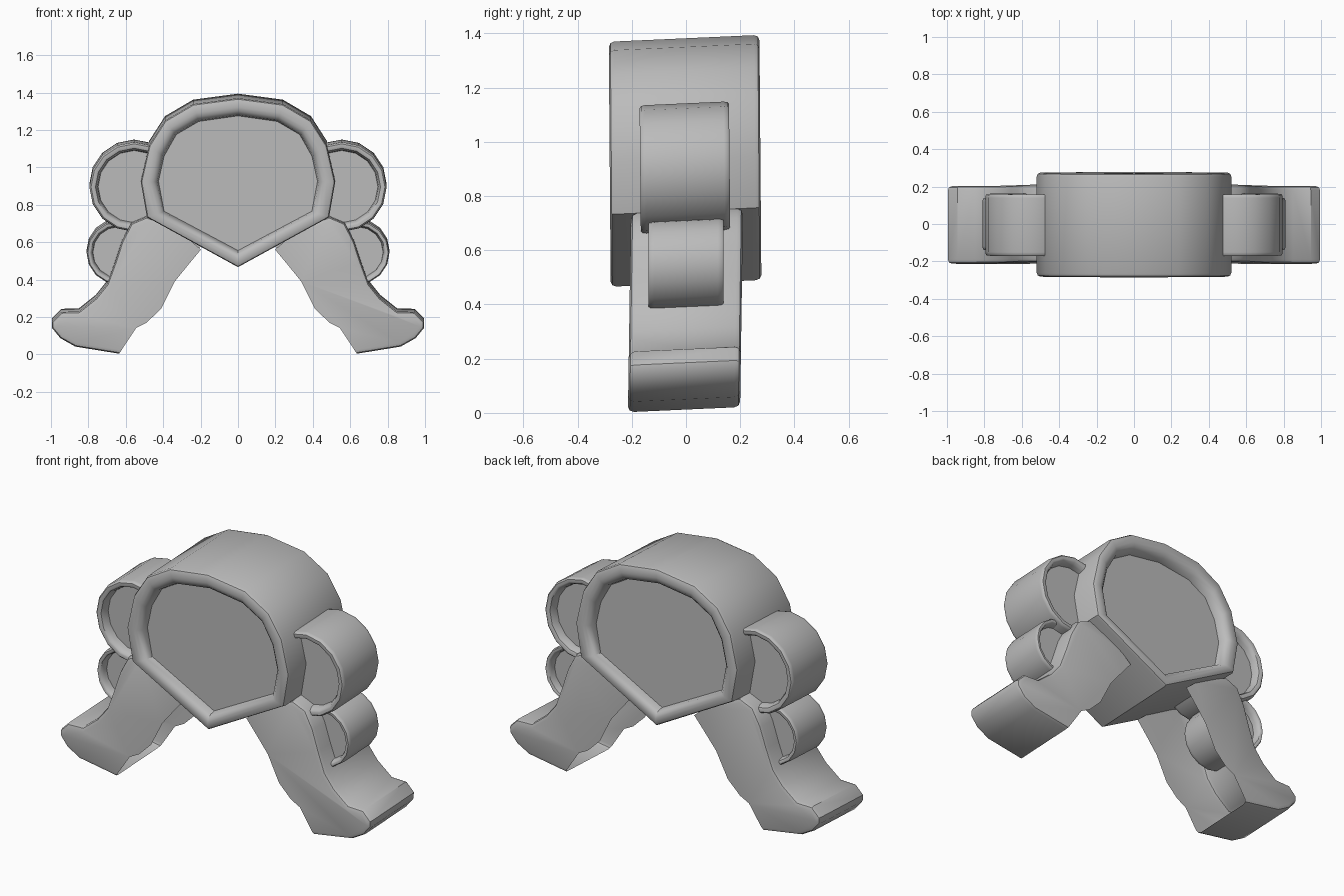
import bpy, bmesh, math
from mathutils import Vector

cube = bpy.data.objects.get("Cube")
if cube:
    bpy.data.objects.remove(cube, do_unlink=True)

grey = bpy.data.materials.new("plain_grey")
grey.use_nodes = True
colour = (0.5, 0.5, 0.5, 1)
grey.diffuse_color = colour
grey.node_tree.nodes["Principled BSDF"].inputs["Base Color"].default_value = colour

TILT = 0.045  # the whole model rises slightly toward the back


def finish(bm, name, lean=0.0):
    """Apply the slight tilt and lean, then make a smooth-shaded object."""
    for v in bm.verts:
        x, y, z = v.co
        v.co = (x, y + lean * (z - 0.5), z + TILT * y)
    mesh = bpy.data.meshes.new(name)
    bm.to_mesh(mesh)
    bm.free()
    mesh.materials.append(grey)
    ob = bpy.data.objects.new(name, mesh)
    bpy.context.collection.objects.link(ob)
    bpy.ops.object.select_all(action='DESELECT')
    ob.select_set(True)
    bpy.context.view_layer.objects.active = ob
    bpy.ops.object.shade_smooth_by_angle(angle=math.radians(40))
    return ob


def drum(name, outer, inner, depth, recess, lean=0.0):
    """Closed drum with a rounded rim and a recessed panel on both ends."""
    bm = bmesh.new()
    rim = [(1, recess), (0.92, 0.025), (0.7, 0.004), (0.5, 0), (0.2, 0), (0.06, 0.006), (0, 0.02)]
    stations = [(t, -depth + d) for t, d in rim] + [(t, depth - d) for t, d in reversed(rim)]
    rings = []
    for t, y in stations:
        ring = []
        for o, i in zip(outer, inner):
            p = Vector(o).lerp(Vector(i), t)
            ring.append(bm.verts.new((p.x, y, p.y)))
        rings.append(ring)
    n = len(outer)
    for a, b in zip(rings, rings[1:]):
        for k in range(n):
            bm.faces.new((a[k], a[(k + 1) % n], b[(k + 1) % n], b[k]))
    bm.faces.new(rings[0])
    bm.faces.new(rings[-1])
    bmesh.ops.recalc_face_normals(bm, faces=bm.faces)
    return finish(bm, name, lean)


def circle(cx, cz, r, n):
    return [(cx + r * math.cos(math.tau * k / n), cz + r * math.sin(math.tau * k / n))
            for k in range(n)]


def mirrored(half):
    return half + [(-x, z) for x, z in reversed(half) if x > 0]


# Central drum: rounded top, pointed bottom
drum("body",
     mirrored([(0, 1.382), (.24, 1.35), (.39, 1.262), (.475, 1.13), (.52, .935), (.487, .745), (0, .478)]),
     mirrored([(0, 1.285), (.21, 1.255), (.33, 1.185), (.395, 1.07), (.425, .935), (.395, .775), (0, .565)]),
     0.278, 0.06, -0.008)

# Leg outline: outer side with foot, then the inner side, which is left open
OUTER_SIDE = [(.33, .68), (.487, .745), (.57, .71), (.62, .615), (.658, .5), (.7, .385), (.76, .31),
              (.85, .238), (.945, .235), (.995, .185), (.995, .15), (.95, .095), (.87, .05), (.636, .012)]
INNER_SIDE = [(.545, .15), (.487, .18), (.41, .255), (.337, .4), (.267, .487), (.198, .57)]


def leg(name, side):
    bm = bmesh.new()
    outline = OUTER_SIDE + INNER_SIDE
    front, back = ([bm.verts.new((side * x, y, z)) for x, z in outline] for y in (-.207, .207))
    bm.faces.new(front)
    bm.faces.new(list(reversed(back)))
    for k in range(len(OUTER_SIDE) - 1):
        bm.faces.new((front[k + 1], front[k], back[k], back[k + 1]))
    if side < 0:
        bmesh.ops.reverse_faces(bm, faces=bm.faces)
    bm.normal_update()
    # Round the front and back edges of the outer side
    rims = [bm.edges.get((row[k], row[k + 1])) for row in (front, back)
            for k in range(len(OUTER_SIDE) - 1)]
    bmesh.ops.bevel(bm, geom=rims, offset=0.022, segments=2, profile=0.5, affect='EDGES')
    # Make sure the shell faces outward
    face = min(bm.faces, key=lambda f: f.calc_center_median().y)
    if face.normal.y > 0:
        bmesh.ops.reverse_faces(bm, faces=bm.faces)
    finish(bm, name, 0.015)


for label, side in (("left", 1), ("right", -1)):
    leg(label + "_leg", side)
    # Two side drums, the upper one larger
    drum(label + "_upper_side_drum", circle(side * .555, .902, .24, 16),
         circle(side * .555, .902, .193, 16), 0.165, 0.05, -0.01)
    drum(label + "_lower_side_drum", circle(side * .64, .55, .17, 16),
         circle(side * .64, .55, .136, 16), 0.138, 0.045)
